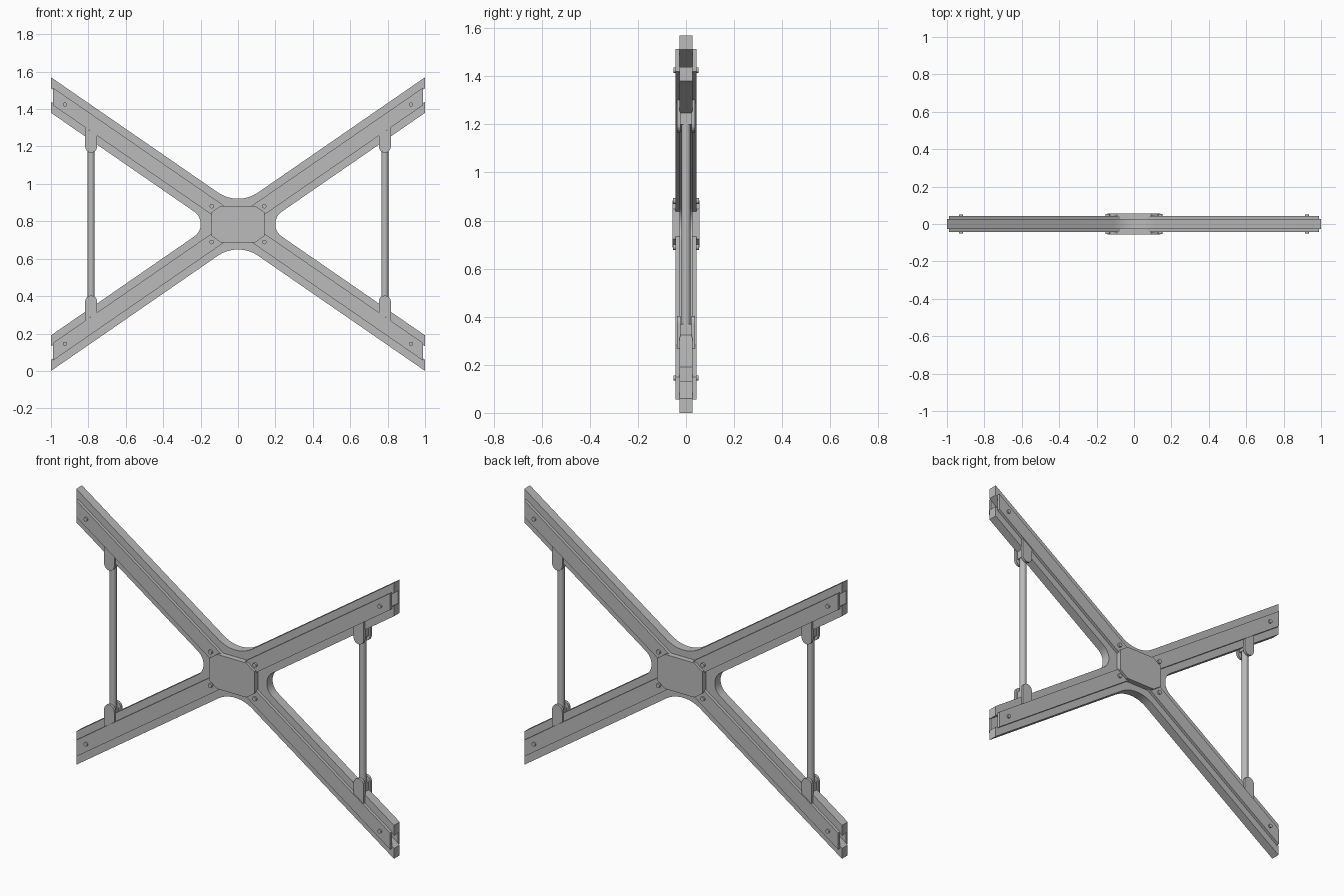
import bpy, bmesh, math
from mathutils import Matrix

if "Cube" in bpy.data.objects:
    bpy.data.objects.remove(bpy.data.objects["Cube"], do_unlink=True)

mat = bpy.data.materials.new("grey_metal")
mat.use_nodes = True
GREY = (0.5, 0.5, 0.5, 1)
mat.diffuse_color = GREY
mat.node_tree.nodes["Principled BSDF"].inputs["Base Color"].default_value = GREY

MID = 0.785       # height of the crossing
SLOPE = 0.69      # arm rise per unit of x
HALF = 0.095      # half height of an arm, measured vertically
RIM = 0.047       # half height of a cover strip
CORE_Y, STRIP_Y = 0.026, 0.043
ROD_X = 0.785


def finish(name, bm, smooth=False):
    bmesh.ops.recalc_face_normals(bm, faces=bm.faces)
    mesh = bpy.data.meshes.new(name)
    bm.to_mesh(mesh)
    bm.free()
    mesh.materials.append(mat)
    obj = bpy.data.objects.new(name, mesh)
    bpy.context.collection.objects.link(obj)
    if smooth:
        bpy.ops.object.select_all(action="DESELECT")
        obj.select_set(True)
        bpy.context.view_layer.objects.active = obj
        bpy.ops.object.shade_smooth_by_angle(angle=math.radians(35))
    return obj


def prism(name, pts, y0, y1, smooth=False):
    """Extrude an outline (x, z about the crossing) between two depths."""
    bm = bmesh.new()
    face = bm.faces.new([bm.verts.new((x, y0, z + MID)) for x, z in pts])
    new = bmesh.ops.extrude_face_region(bm, geom=[face])["geom"]
    verts = [v for v in new if isinstance(v, bmesh.types.BMVert)]
    bmesh.ops.translate(bm, verts=verts, vec=(0, y1 - y0, 0))
    return finish(name, bm, smooth)


def cylinder(name, x, z, radius, length, upright=False, sides=20):
    bm = bmesh.new()
    turn = Matrix() if upright else Matrix.Rotation(math.pi / 2, 4, "X")
    bmesh.ops.create_cone(bm, cap_ends=True, segments=sides, radius1=radius,
                          radius2=radius, depth=length,
                          matrix=Matrix.Translation((x, 0, z + MID)) @ turn)
    return finish(name, bm, True)


# Crossed frame: filleted X outline with an open slot along each arm
angle = math.atan(SLOPE)
r_top, r_side = 0.19, 0.081
t = r_top * math.sin(angle)
top_z = HALF + SLOPE * t + r_top * math.cos(angle)
s = r_side * math.cos(angle)
side_x = (HALF + s) / SLOPE + r_side * math.sin(angle)

STEPS = 8
quarter = []
for i in range(STEPS + 1):
    a = angle * i / STEPS
    quarter.append((r_top * math.sin(a), top_z - r_top * math.cos(a)))
slot = 0.036
quarter += [(1, SLOPE + HALF), (1, SLOPE + slot), (0.3, SLOPE * 0.3 + slot),
            (0.3, SLOPE * 0.3 - slot), (1, SLOPE - slot), (1, SLOPE - HALF)]
for i in range(STEPS + 1):
    a = (math.pi / 2 - angle) * (1 - i / STEPS)
    quarter.append((side_x - r_side * math.cos(a), r_side * math.sin(a)))
half = quarter + [(x, -z) for x, z in reversed(quarter[:-1])]
outline = half + [(-x, z) for x, z in reversed(half[1:-1])]
prism("crossed_frame", outline, -CORE_Y, CORE_Y, True)

# Central hub
hx, hz, cx, cz = 0.143, 0.098, 0.092, 0.062
hub_quarter = [(cx, hz), (hx, cz)]
hub = hub_quarter + [(x, -z) for x, z in reversed(hub_quarter)]
hub += [(-x, z) for x, z in reversed(hub)]
prism("hub", hub, -0.057, 0.057)

# Cover strips, bolts and rod brackets for the four arms
for sx, side in ((1, "left"), (-1, "right")):
    for sz, level in ((1, "upper"), (-1, "lower")):
        tag = f"{level}_{side}"
        for sy, facing in ((-1, "front"), (1, "back")):
            strip = [(x * sx, (x * SLOPE + h) * sz) for x, h in
                     ((0.06, RIM), (0.988, RIM), (0.988, -RIM), (0.06, -RIM))]
            prism(f"strip_{tag}_{facing}", strip, sy * CORE_Y, sy * STRIP_Y)
            # Tab with a rounded end, running up to the strip
            w, tip = 0.032, 0.382
            tab = [(-w, ROD_X * SLOPE - RIM - 0.022), (w, ROD_X * SLOPE - RIM + 0.022)]
            for i in range(9):
                a = math.pi * i / 8
                tab.append((w * math.cos(a), tip + w - w * math.sin(a)))
            tab = [((ROD_X + x) * sx, z * sz) for x, z in tab]
            prism(f"bracket_{tag}_{facing}", tab, sy * 0.022, sy * 0.037)
        cylinder(f"end_bolt_{tag}", 0.925 * sx, 0.64 * sz, 0.011, 0.104)
        cylinder(f"hub_bolt_{tag}", 0.14 * sx, 0.096 * sz, 0.012, 0.108)
        # Block that holds the rod between the tabs
        block = [((ROD_X + x) * sx, z * sz) for x, z in
                 ((-0.022, 0.415), (0.022, 0.415), (0.022, 0.47), (-0.022, 0.47))]
        prism(f"rod_socket_{tag}", block, -CORE_Y + 0.001, CORE_Y - 0.001)
    cylinder(f"rod_{side}", ROD_X * sx, 0, 0.019, 0.86, upright=True)
